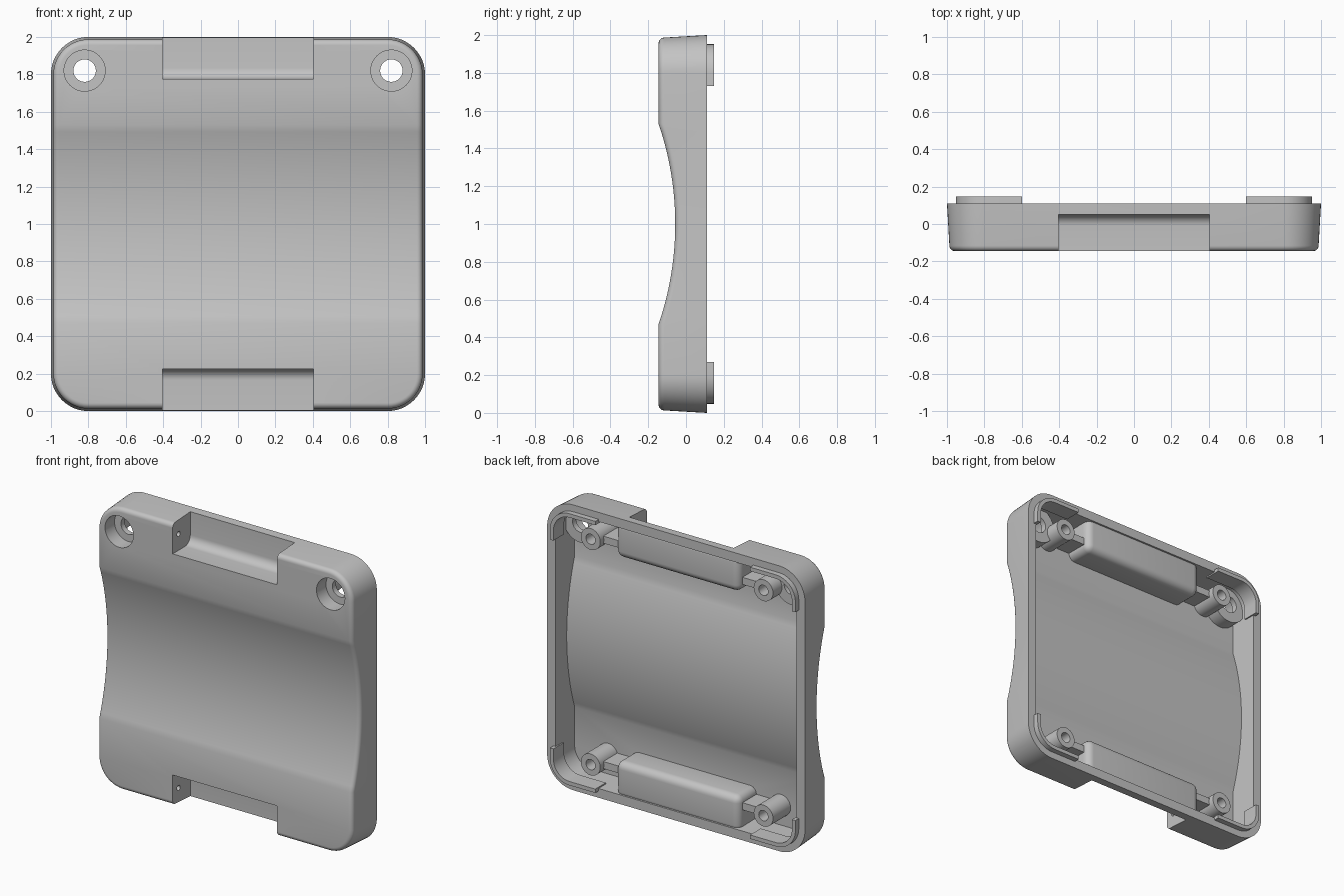
import bpy, bmesh, math
from mathutils import Matrix, Vector

default = bpy.data.objects.get("Cube")
if default:
    bpy.data.objects.remove(default)

grey = bpy.data.materials.new("plain_grey")
grey.use_nodes = True
grey.diffuse_color = (0.55, 0.55, 0.55, 1)
grey.node_tree.nodes["Principled BSDF"].inputs["Base Color"].default_value = (0.55, 0.55, 0.55, 1)

CORE = 0.8        # half size of the square joining the corner centres
FRONT, BACK = -0.145, 0.11
HALF_TROUGH, DEPTH = 0.53, 0.088


def finish(name, bm):
    bmesh.ops.recalc_face_normals(bm, faces=bm.faces)
    mesh = bpy.data.meshes.new(name)
    bm.to_mesh(mesh)
    bm.free()
    mesh.materials.append(grey)
    ob = bpy.data.objects.new(name, mesh)
    bpy.context.collection.objects.link(ob)
    return ob


def combine(target, tool, operation="DIFFERENCE", keep=False):
    mod = target.modifiers.new("combine", "BOOLEAN")
    mod.operation, mod.solver, mod.object = operation, "EXACT", tool
    bpy.context.view_layer.objects.active = target
    bpy.ops.object.modifier_apply(modifier=mod.name)
    if not keep:
        bpy.data.objects.remove(tool)


def cylinder(name, radius, center, length, axis="Y", sides=40):
    bm = bmesh.new()
    turn = Matrix.Rotation(math.pi / 2, 4, "X" if axis == "Y" else "Y")
    bmesh.ops.create_cone(bm, cap_ends=True, segments=sides, radius1=radius, radius2=radius,
                          depth=length, matrix=Matrix.Translation(center) @ turn)
    return finish(name, bm)


def post(name, radius, x, z, y0, y1):
    return cylinder(name, radius, (x, (y0 + y1) / 2, z), y1 - y0)


def box(name, low, high, round_by=0):
    low, high = Vector(low), Vector(high)
    bm = bmesh.new()
    bmesh.ops.create_cube(bm, size=1, matrix=Matrix.Translation((low + high) / 2)
                          @ Matrix.Diagonal((*(high - low), 1)))
    if round_by:
        bmesh.ops.bevel(bm, geom=bm.edges[:], offset=round_by, segments=6,
                        profile=0.5, affect="EDGES")
    return finish(name, bm)


def prism(name, points, place, low, high):
    """Extrude a 2D outline; place(a, b, t) gives each 3D point."""
    bm = bmesh.new()
    ends = [[bm.verts.new(place(a, b, t)) for a, b in points] for t in (low, high)]
    for end in ends:
        bm.faces.new(end)
    for i in range(len(points)):
        j = (i + 1) % len(points)
        bm.faces.new((ends[0][i], ends[0][j], ends[1][j], ends[1][i]))
    return finish(name, bm)


def corner(radius, steps=12):
    angles = [math.pi / 2 * i / steps for i in range(steps + 1)]
    return [(CORE + radius * math.cos(a), CORE + radius * math.sin(a)) for a in angles]


def front_y(z):
    """Front surface with a shallow cylindrical trough across the middle."""
    if abs(z) >= HALF_TROUGH:
        return FRONT
    big = (HALF_TROUGH ** 2 + DEPTH ** 2) / (2 * DEPTH)
    return FRONT + DEPTH - big + math.sqrt(big * big - z * z)


def loft(name, layers):
    """Closed rounded-square solid; each layer is (inset, depth rule)."""
    bm = bmesh.new()
    rings = []
    straight = [HALF_TROUGH * i / 14 for i in range(-14, 15)]
    for inset, depth in layers:
        top = corner(0.2 - inset)
        side = [(x, -z) for x, z in reversed(top)] + \
               [(CORE + 0.2 - inset, z) for z in straight] + top
        right = [bm.verts.new((x, depth(z), z + 1)) for x, z in side]
        left = [bm.verts.new((-x, depth(z), z + 1)) for x, z in side]
        rings.append((right, left))
    for right, left in (rings[0], rings[-1]):
        for i in range(len(right) - 1):
            bm.faces.new((right[i], right[i + 1], left[i + 1], left[i]))
    loops = [r + l[::-1] for r, l in rings]
    for a, b in zip(loops, loops[1:]):
        for i in range(len(a)):
            j = (i + 1) % len(a)
            bm.faces.new((a[i], a[j], b[j], b[i]))
    return finish(name, bm)


# Tapered outer case with a rounded front edge
EDGE = 0.03
layers = [(0, lambda z: BACK)]
for i in range(7):
    a = math.pi / 2 * i / 6
    layers.append((0.013 + EDGE * (1 - math.cos(a)),
                   lambda z, a=a: front_y(z) + EDGE * (1 - math.sin(a))))
case = loft("case_shell", layers)

# Hollow interior, open at the back
combine(case, loft("cavity", [(0.06, lambda z: 0.3),
                              (0.07, lambda z: front_y(z) + 0.05)]))

# Strap slots at both ends, with rounded housings inside
R = 0.06
for s in (-1, 1):
    ends = sorted((1 + s * 0.97, 1 + s * 0.715))
    combine(case, box("housing", (-0.48, -0.142, ends[0]), (0.48, 0.1, ends[1]), 0.05), "UNION")
    outline = [(-0.3, 0.775), (-0.3, 1.2), (0.05, 1.2)]
    for i in range(9):
        a = math.pi / 2 * i / 8
        outline.append((0.05 - R + R * math.cos(a), 0.775 + R - R * math.sin(a)))
    combine(case, prism("slot", outline, lambda y, z, x: (x, y, 1 + s * z), -0.405, 0.405))
    combine(case, cylinder("pin_hole", 0.018, (0, -0.08, 1 + s * 0.89), 0.93, "X", 16))

# Recessed holes in the upper corners, each with a collar inside
recesses = []
for s in (-1, 1):
    combine(case, post("collar", 0.132, s * 0.82, 1.82, -0.12, 0.0), "UNION")
    recess = post("recess", 0.11, s * 0.82, 1.82, -0.3, -0.04)
    hole = post("through_hole", 0.06, s * 0.82, 1.82, -0.3, 0.2)
    combine(case, recess, keep=True)
    combine(case, hole)
    recesses.append(recess)

# Screw posts, ribs and corner lips
parts = [case]
for sx, side in ((1, "left"), (-1, "right")):
    for sz, level in ((1, "upper"), (-1, "lower")):
        tag = level + "_" + side
        z = 1 + sz * 0.79
        screw = post("screw_post_" + tag, 0.075, sx * 0.67, z, -0.11, 0.1)
        combine(screw, post("screw_hole", 0.036, sx * 0.67, z, 0.0, 0.2))
        if sz > 0:
            for recess in recesses:
                combine(screw, recess, keep=True)
        xs = sorted((sx * 0.46, sx * 0.61))
        rib = box("rib_" + tag, (xs[0], -0.11, z - 0.025), (xs[1], 0.06, z + 0.025))
        outer, inner = 0.152, 0.125
        strip = [(CORE + outer, 0.73)] + corner(outer) + [(0.6, CORE + outer)]
        strip += [(0.6, CORE + inner)] + corner(inner)[::-1] + [(CORE + inner, 0.73)]
        lip = prism("lip_" + tag, strip, lambda x, z, y: (sx * x, y, 1 + sz * z), 0.03, 0.148)
        parts += [screw, rib, lip]
for recess in recesses:
    bpy.data.objects.remove(recess)

bpy.ops.object.select_all(action="DESELECT")
for part in parts:
    part.select_set(True)
bpy.context.view_layer.objects.active = case
bpy.ops.object.shade_smooth_by_angle(angle=math.radians(30))
